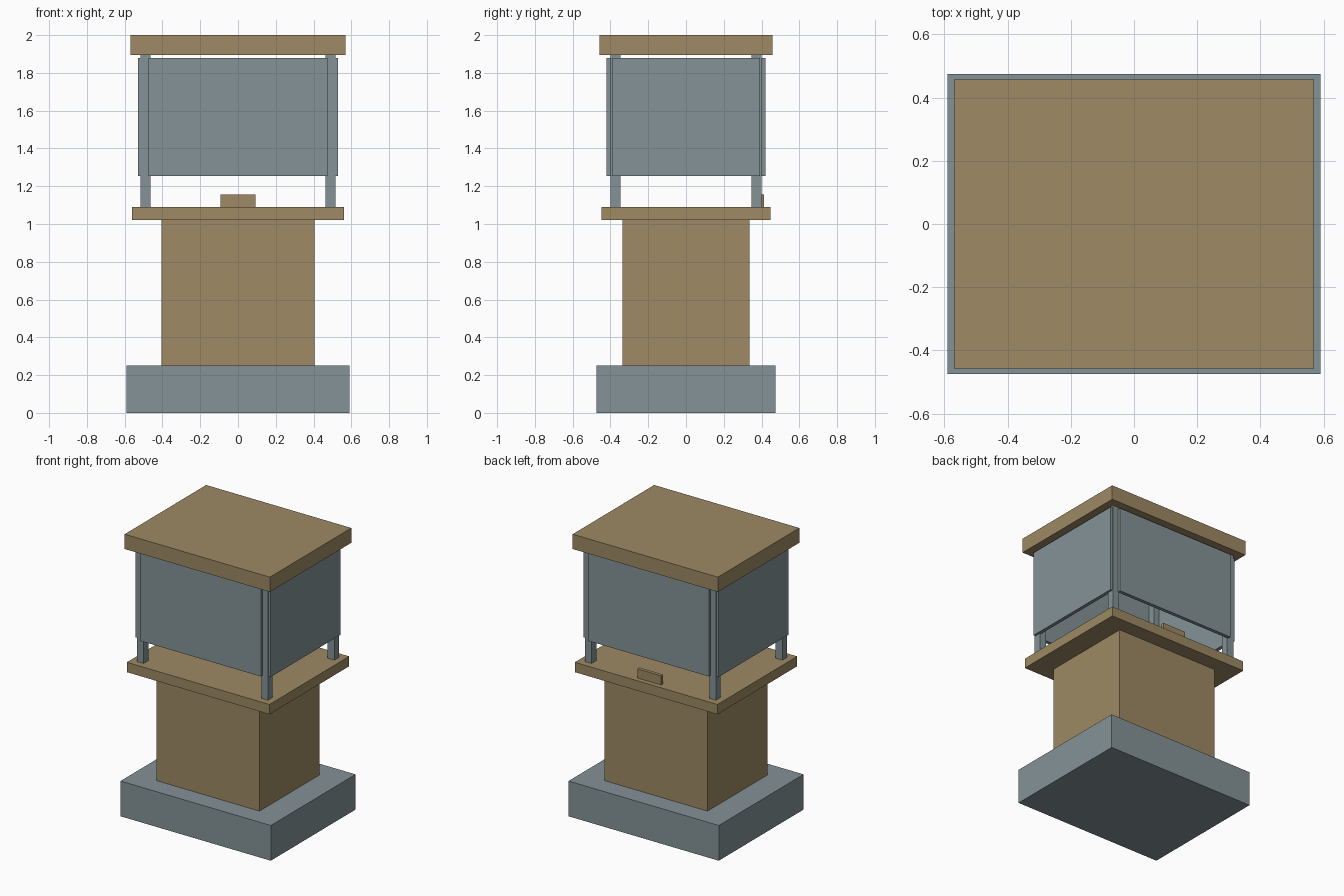
import bpy

if "Cube" in bpy.data.objects:
    bpy.data.objects.remove(bpy.data.objects["Cube"])


def material(name, rgb):
    m = bpy.data.materials.new(name)
    m.diffuse_color = (*rgb, 1.0)
    m.use_nodes = True
    m.node_tree.nodes["Principled BSDF"].inputs["Base Color"].default_value = m.diffuse_color
    return m


WOOD = material("tan_wood", (0.342, 0.252, 0.127))
GREY = material("blue_grey", (0.231, 0.287, 0.305))


def box(name, x, y, z, mat):
    """Box from its (min, max) range on each axis."""
    centre = [(a + b) / 2 for a, b in (x, y, z)]
    bpy.ops.mesh.primitive_cube_add(size=1, location=centre)
    o = bpy.context.object
    o.name = name
    o.scale = [b - a for a, b in (x, y, z)]
    bpy.ops.object.transform_apply(location=False, rotation=False, scale=True)
    o.data.materials.append(mat)
    return o


def span(s, a, b):
    """Range a..b mirrored to the side given by s."""
    return tuple(sorted((s * a, s * b)))


# stacked body, bottom to top
box("base", (-0.59, 0.59), (-0.475, 0.475), (0, 0.25), GREY)
box("pedestal", (-0.405, 0.405), (-0.337, 0.337), (0.25, 1.02), WOOD)
box("counter", (-0.56, 0.56), (-0.447, 0.447), (1.02, 1.09), WOOD)
box("roof", (-0.57, 0.57), (-0.457, 0.457), (1.895, 2.0), WOOD)

# corner posts
for sx, side in ((-1, "left"), (1, "right")):
    for sy, end in ((-1, "front"), (1, "back")):
        box(f"{end}_{side}_post", span(sx, 0.462, 0.515),
            span(sy, 0.346, 0.399), (1.09, 1.895), GREY)

# hanging panels between the posts, open underneath
for s, end, side in ((-1, "front", "left"), (1, "back", "right")):
    box(f"{end}_panel", (-0.473, 0.473), span(s, 0.395, 0.42), (1.255, 1.88), GREY)
    box(f"{side}_panel", span(s, 0.505, 0.53), (-0.393, 0.393), (1.255, 1.88), GREY)

# small plate standing at the back of the counter
box("back_plate", (-0.093, 0.093), (0.388, 0.412), (1.09, 1.155), WOOD)
